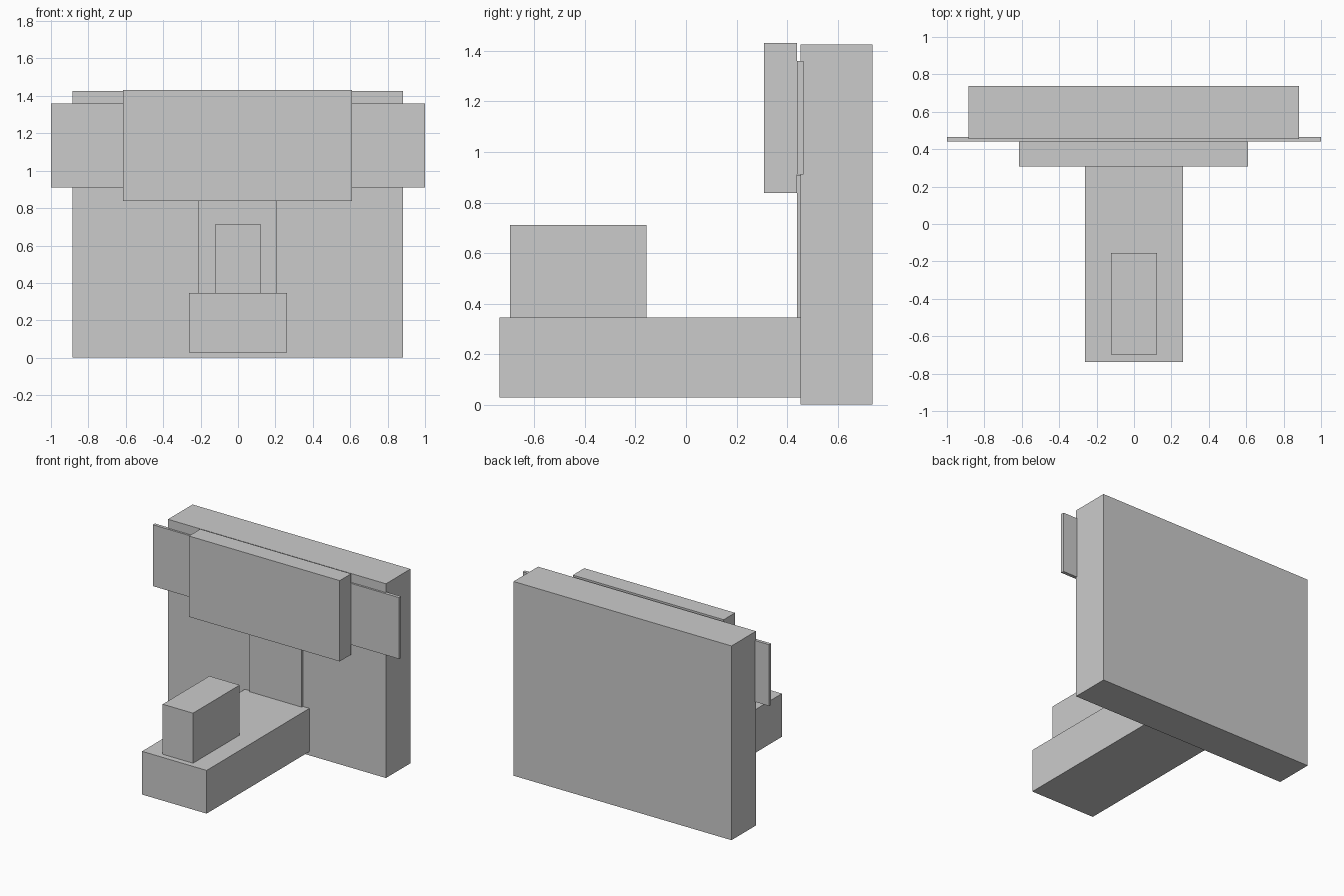
import bpy
import bmesh
from mathutils import Vector

if "Cube" in bpy.data.objects:
    bpy.data.objects.remove(bpy.data.objects["Cube"])


def box(name, x, y, z):
    """Flat-faced box from its (min, max) range on each axis."""
    lo, hi = Vector((x[0], y[0], z[0])), Vector((x[1], y[1], z[1]))
    mesh = bpy.data.meshes.new(name)
    bm = bmesh.new()
    bmesh.ops.create_cube(bm, size=1)
    bmesh.ops.scale(bm, vec=hi - lo, verts=bm.verts)
    bm.to_mesh(mesh)
    bm.free()
    obj = bpy.data.objects.new(name, mesh)
    obj.location = (lo + hi) / 2
    bpy.context.collection.objects.link(obj)
    return obj


# Tall slab at the back
box("back_slab", (-0.886, 0.883), (0.454, 0.738), (0, 1.425))
# Long low base reaching forward, with a block on top
box("base_beam", (-0.262, 0.262), (-0.738, 0.456), (0.028, 0.345))
box("base_block", (-0.123, 0.123), (-0.697, -0.156), (0.345, 0.712))
# Thin strip rising from the base to the crossbar
box("center_strip", (-0.214, 0.209), (0.440, 0.456), (0.345, 0.909))
# Thin wide crossbar whose ends show as wings
box("crossbar", (-1, 1), (0.440, 0.464), (0.910, 1.360))
# Thick front panel on the crossbar
box("front_panel", (-0.614, 0.610), (0.308, 0.440), (0.838, 1.431))
